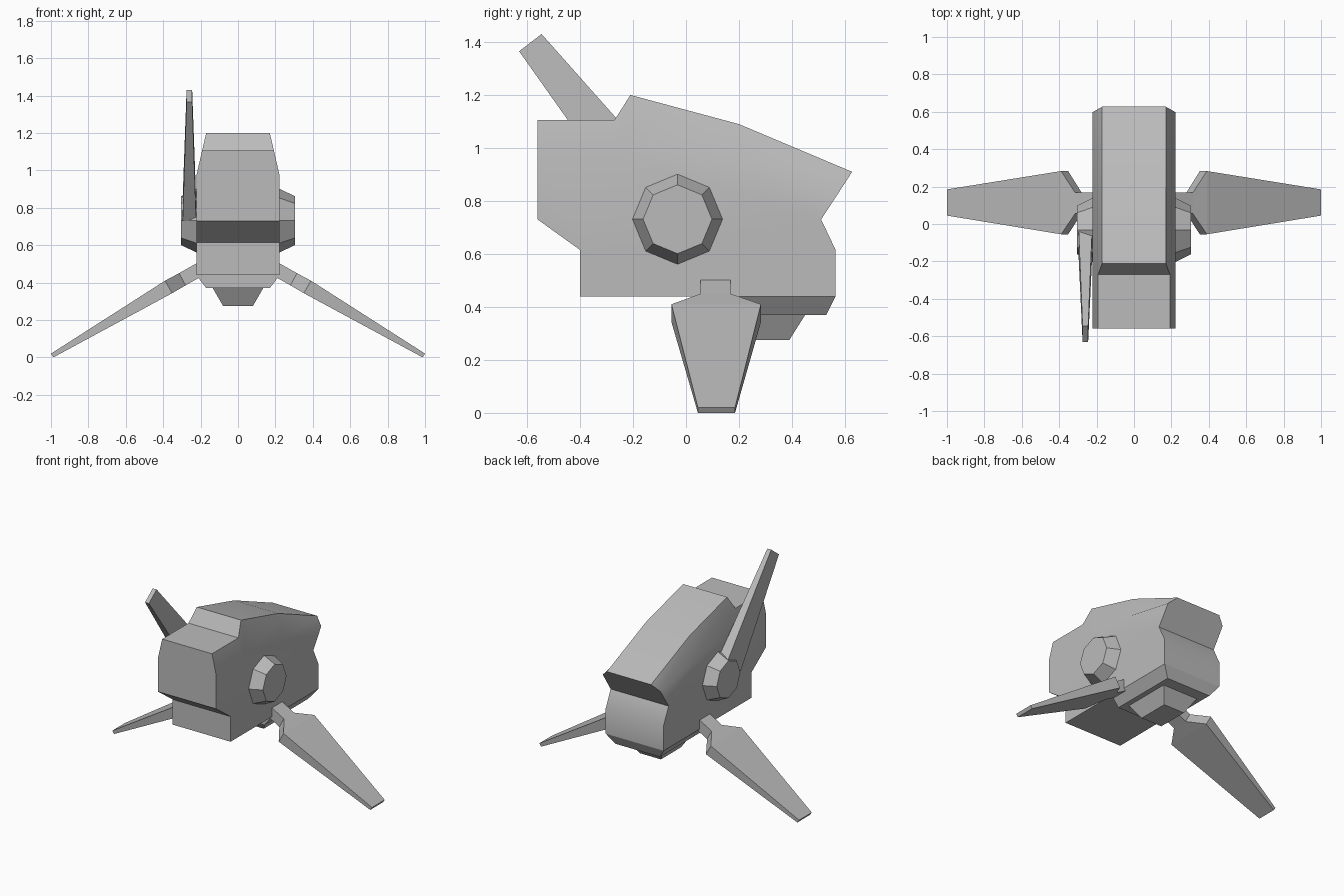
import bpy, bmesh, math

cube = bpy.data.objects.get("Cube")
if cube:
    bpy.data.objects.remove(cube)

grey = bpy.data.materials.new("light_grey")
grey.use_nodes = True
grey.diffuse_color = (0.5, 0.5, 0.5, 1)
grey.node_tree.nodes["Principled BSDF"].inputs["Base Color"].default_value = (0.5, 0.5, 0.5, 1)


def loft(name, rings, smooth=False):
    """Skin closed rings of points, cap both ends, weld shared points."""
    bm = bmesh.new()
    rows = [[bm.verts.new(p) for p in ring] for ring in rings]
    for a, b in zip(rows, rows[1:]):
        for i in range(len(a)):
            j = (i + 1) % len(a)
            bm.faces.new((a[i], a[j], b[j], b[i]))
    bm.faces.new(rows[0][::-1])
    bm.faces.new(rows[-1])
    bmesh.ops.remove_doubles(bm, verts=bm.verts, dist=0.0005)
    bmesh.ops.dissolve_degenerate(bm, edges=bm.edges, dist=0.0005)
    bmesh.ops.recalc_face_normals(bm, faces=bm.faces)
    mesh = bpy.data.meshes.new(name)
    bm.to_mesh(mesh)
    bm.free()
    mesh.materials.append(grey)
    obj = bpy.data.objects.new(name, mesh)
    bpy.context.collection.objects.link(obj)
    if smooth:
        bpy.ops.object.select_all(action="DESELECT")
        obj.select_set(True)
        bpy.context.view_layer.objects.active = obj
        bpy.ops.object.shade_smooth_by_angle(angle=math.radians(30))
    return obj


def box_ring(half_x, y0, y1, z):
    return [(-half_x, y0, z), (half_x, y0, z), (half_x, y1, z), (-half_x, y1, z)]


# Body: side outline, with a narrower top strip and sloped shoulders
top = [(0.192, -0.56, 1.105), (0.192, -0.27, 1.105), (0.17, -0.21, 1.2),
       (0.17, 0.2, 1.09), (0.17, 0.627, 0.91)]
shoulder = [(-0.56, 0.97), (-0.27, 0.97), (-0.21, 0.97), (0.2, 0.94), (0.597, 0.863)]
lower = [(0.51, 0.73), (0.565, 0.615), (0.565, 0.44),
         (-0.4, 0.44), (-0.4, 0.615), (-0.56, 0.73)]
W = 0.223
outer = [(W, y, z) for y, z in shoulder + lower]
inner = top + [(W, y, z) for y, z in lower]


def flip(ring):
    return [(-x, y, z) for x, y, z in ring]


loft("body", [outer, inner, flip(inner), flip(outer)], smooth=True)

# Stepped underside
loft("belly_plate", [box_ring(W, 0.05, 0.565, 0.44), box_ring(0.17, 0.05, 0.53, 0.37)])
loft("belly_block", [box_ring(0.135, 0.11, 0.45, 0.37), box_ring(0.08, 0.17, 0.39, 0.275)])


# Side hubs: eight-sided bevelled discs
def octagon(x, r):
    return [(x, -0.032 + r * math.cos(i * math.pi / 4), 0.731 + r * math.sin(i * math.pi / 4))
            for i in range(8)]


# Leg stations: upper x, z; lower x, z; front and rear y
leg = [(0.2, 0.515, 0.165, 0.45, 0.055, 0.168),
       (0.315, 0.45, 0.28, 0.385, 0.055, 0.168),
       (0.39, 0.41, 0.352, 0.343, -0.055, 0.283),
       (1.0, 0.02, 0.987, 0.0, 0.045, 0.185)]

for side, s in (("left", 1), ("right", -1)):
    loft(side + "_hub", [octagon(s * 0.2, 0.17), octagon(s * W, 0.17), octagon(s * 0.305, 0.13)])
    loft(side + "_leg", [[(s * xu, y0, zu), (s * xu, y1, zu), (s * xl, y1, zl), (s * xl, y0, zl)]
                         for xu, zu, xl, zl, y0, y1 in leg])


# Antenna: tapered blade on the right hub
def blade(half, front, rear):
    return [(-0.26 + d, y, z) for d, (y, z) in
            ((-half, front), (half, front), (half, rear), (-half, rear))]


loft("antenna", [blade(0.036, (-0.18, 0.73), (-0.03, 0.85)),
                 blade(0.015, (-0.63, 1.365), (-0.545, 1.43))])
